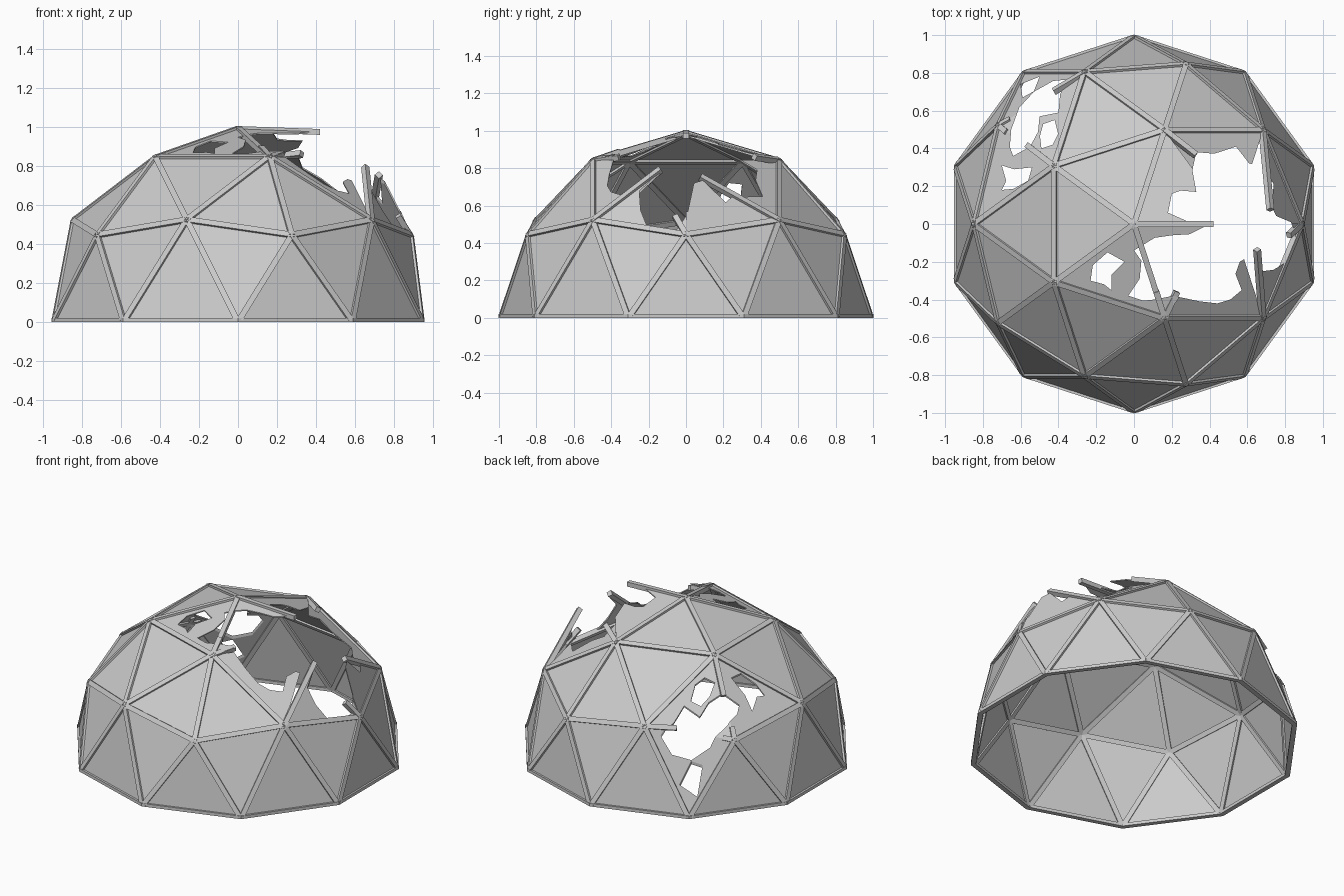
import bpy, bmesh, random
from math import sin, cos, radians
from mathutils import Vector as V, Matrix

if "Cube" in bpy.data.objects:
    bpy.data.objects.remove(bpy.data.objects["Cube"])

random.seed(4)
# Rings of joints on the unit sphere: name -> (radius, height)
RINGS = {"low": (.894, .447), "mid": (.851, .526), "high": (.526, .851), "top": (0, 1)}


def joint(ring, deg=0):
    r, z = RINGS[ring]
    return V((r * cos(radians(deg)), r * sin(radians(deg)), z))


def near(a, b):
    return (a - b).length < 0.05


CROWN = joint("high")         # destroyed joint
CORNER = joint("low", 144)    # joint beside the second hole


def make_object(name, bm):
    bmesh.ops.recalc_face_normals(bm, faces=bm.faces)
    me = bpy.data.meshes.new(name)
    bm.to_mesh(me)
    bm.free()
    ob = bpy.data.objects.new(name, me)
    bpy.context.collection.objects.link(ob)
    return ob


def add_shell(bm, faces, outer=0.993, inner=0.986):
    """Closed thin sheet from welded triangles of unit-sphere points."""
    table, used = {}, {}

    def vert(p, s):
        key = (round(p.x, 3), round(p.y, 3), round(p.z, 3), s)
        if key not in table:
            table[key] = bm.verts.new(p * s)
        return table[key]

    for tri in faces:
        a = [vert(p, outer) for p in tri]
        b = [vert(p, inner) for p in tri]
        bm.faces.new(a)
        bm.faces.new(b[::-1])
        for i in range(3):
            j = (i + 1) % 3
            used.setdefault(frozenset((a[i], a[j])), []).append((a[i], a[j], b[j], b[i]))
    for quads in used.values():
        if len(quads) == 1:
            bm.faces.new(quads[0])


def strut(bm, p, q, w=0.03, d=0.03):
    """Square beam whose outer face lies on the line p-q."""
    x = (q - p).normalized()
    n = (p + q).normalized()
    if p.z < 0.01 and q.z < 0.01:
        w, n = 0.02, V((n.x, n.y, 0)).normalized()
        p, q = p + V((0, 0, w / 2)), q + V((0, 0, w / 2))
    elif p.z < 0.01:
        p = p + x * 0.018
    elif q.z < 0.01:
        q = q - x * 0.018
    n = (n - x * n.dot(x)).normalized()
    m = Matrix((x * (q - p).length, n.cross(x) * w, n * d)).transposed().to_4x4()
    m.translation = (p + q) / 2 - n * (d / 2 - 0.003)
    bmesh.ops.create_cube(bm, size=1, matrix=m)


def hole(bm, pts):
    """Upright cutter prism with long sides made jagged."""
    out = []
    for i, p in enumerate(pts):
        a, b = V(p), V(pts[(i + 1) % len(pts)])
        out.append(a)
        d = b - a
        if d.length > 0.12:
            side = V((-d.y, d.x)) * random.choice((-.18, -.1, .1, .18))
            out.append(a + d * random.uniform(.35, .65) + side)
    f = bm.faces.new([bm.verts.new((x, y, 0.08)) for x, y in out])
    ext = bmesh.ops.extrude_face_region(bm, geom=[f])["geom"]
    bmesh.ops.translate(bm, vec=(0, 0, 1.3), verts=[e for e in ext if isinstance(e, bmesh.types.BMVert)])


# Hole outlines, seen from above
bm = bmesh.new()
hole(bm, [(.33, .38), (.54, .41), (.61, .32), (.67, .31), (.73, .09), (.83, .01), (.84, -.11),
          (.81, -.2), (.68, -.25), (.66, -.14), (.56, -.2), (.57, -.35), (.51, -.4), (.35, -.41),
          (.11, -.4), (-.03, -.38), (.03, -.29), (0, -.14), (.2, -.06), (.42, .01),
          (.18, .06), (.2, .16), (.33, .17)])
hole(bm, [(-.14, -.15), (-.05, -.2), (-.12, -.27), (-.12, -.35), (-.23, -.3)])
hole(bm, [(-.55, .41), (-.64, .36), (-.65, .5), (-.53, .7), (-.35, .765), (-.4, .59), (-.5, .57)])
hole(bm, [(-.7, .31), (-.54, .3), (-.56, .23), (-.7, .18)])
hole(bm, [(-.48, .53), (-.42, .55), (-.43, .42), (-.49, .4)])
hole(bm, [(-.6, .74), (-.5, .78), (-.59, .67)])
bmesh.ops.triangulate(bm, faces=[f for f in bm.faces if len(f.verts) > 4])
cutter = make_object("hole_cutter", bm)
cutter.hide_render = True


def cut(ob):
    mod = ob.modifiers.new("holes", 'BOOLEAN')
    mod.operation, mod.object, mod.solver = 'DIFFERENCE', cutter, 'EXACT'
    bpy.context.view_layer.update()
    dg = bpy.context.evaluated_depsgraph_get()
    me = bpy.data.meshes.new_from_object(ob.evaluated_get(dg))
    ob.modifiers.clear()
    ob.data = me


# Geodesic half sphere
geo = bmesh.new()
bmesh.ops.create_icosphere(geo, subdivisions=2, radius=1)
bmesh.ops.delete(geo, geom=[v for v in geo.verts if v.co.z < -0.05], context='VERTS')
tris = [[v.co.copy() for v in f.verts] for f in geo.faces]
broken = [t for t in tris if any(near(p, CROWN) for p in t)]

# Intact dome panels
bm = bmesh.new()
add_shell(bm, [t for t in tris if t not in broken])
cut(make_object("dome_panels", bm))

# Torn panels, each bent at the destroyed joint
for t in broken:
    mid = sum(t, V((0, 0, 0))) / 3
    if any(near(p, joint("top")) for p in t):
        bent = V((.53, 0, .98))
    elif mid.x > 0.6:
        bent = V((.74, 0, .8)) if mid.y > 0 else V((.65, 0, .9))
    else:
        bent = CROWN
    bm = bmesh.new()
    add_shell(bm, [[bent if near(p, CROWN) else p for p in t]])
    cut(make_object("torn_panel", bm))

# Struts along every intact edge
bm = bmesh.new()
for e in geo.edges:
    p, q = (v.co.copy() for v in e.verts)

    def touches(j):
        return near(p, j) or near(q, j)
    if touches(CROWN) or (touches(CORNER) and (touches(joint("mid", 108)) or touches(joint("high", 144)))):
        continue
    strut(bm, p, q)
make_object("struts", bm)
geo.free()

# Broken strut stubs
bm = bmesh.new()
strut(bm, joint("top"), V((.42, 0, .985)))
strut(bm, joint("mid", 36), V((.73, .08, .76)))
strut(bm, joint("mid", -36), V((.66, -.14, .8)))
strut(bm, joint("low"), V((.83, -.06, .55)))
strut(bm, joint("high", 72), V((.33, .37, .87)))
strut(bm, joint("high", -72), V((.23, -.36, .87)))
strut(bm, joint("high", -72), V((.12, -.36, .9)))
strut(bm, joint("mid", 108), V((-.43, .71, .52)))
strut(bm, joint("high", 144), V((-.57, .42, .66)))
strut(bm, CORNER, V((-.66, .56, .46)))
strut(bm, CORNER, V((-.68, .49, .51)))
make_object("broken_struts", bm)
bpy.data.objects.remove(cutter)
